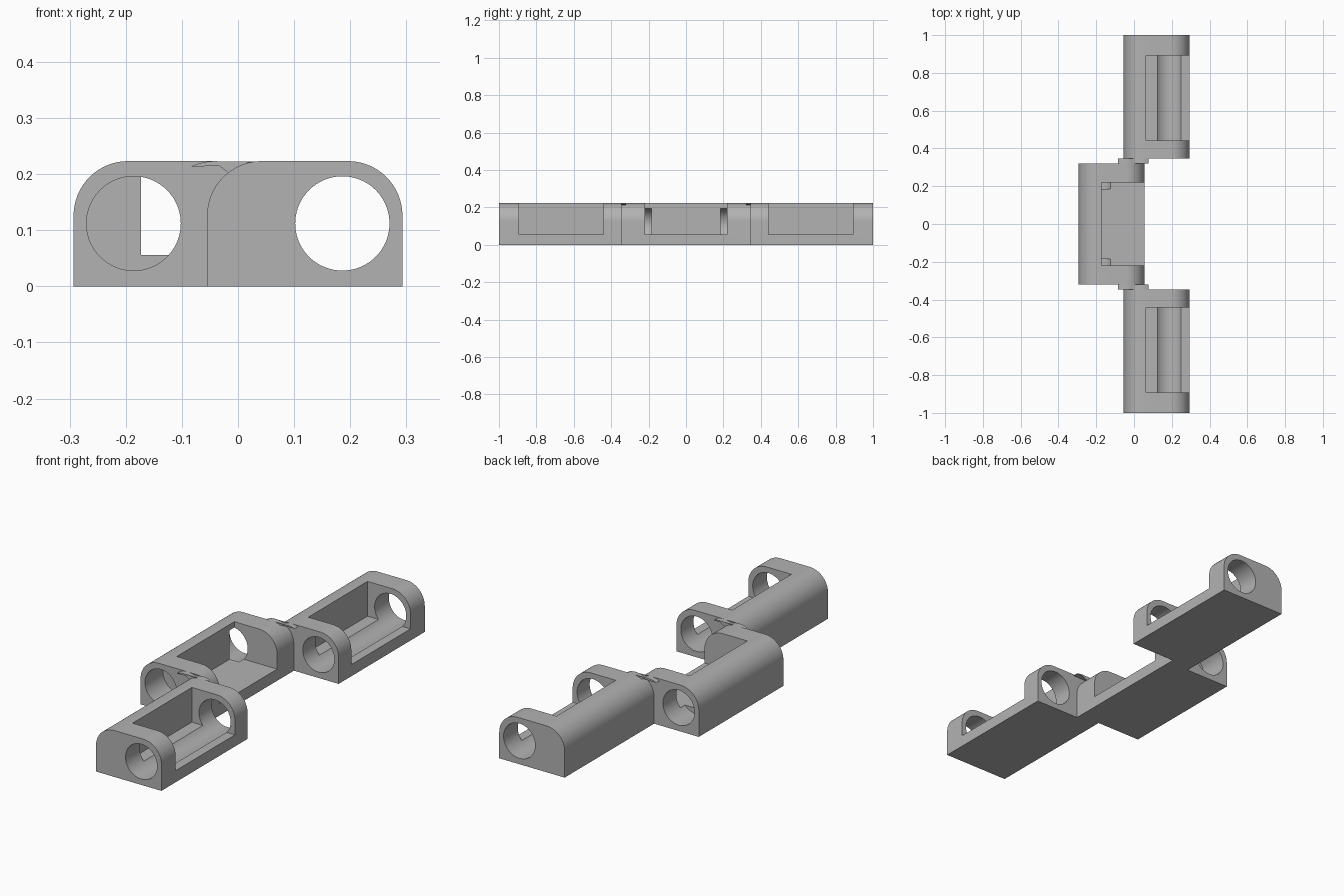
import bpy
import bmesh
import math
from mathutils import Matrix, Vector

WIDTH, HEIGHT, ROUND = 0.348, 0.223, 0.097
HOLE_R, HOLE_Z, FLOOR = 0.084, 0.112, 0.056
OUTER_X, MIDDLE_X = -0.055, -0.293      # left edge of each body

cube = bpy.data.objects.get("Cube")
if cube:
    bpy.data.objects.remove(cube, do_unlink=True)

grey = bpy.data.materials.new("matte grey")
grey.use_nodes = True
colour = (0.45, 0.45, 0.45, 1)
grey.diffuse_color = colour
grey.node_tree.nodes["Principled BSDF"].inputs["Base Color"].default_value = colour


def add_object(name, bm):
    bmesh.ops.recalc_face_normals(bm, faces=bm.faces)
    mesh = bpy.data.meshes.new(name)
    bm.to_mesh(mesh)
    bm.free()
    mesh.materials.append(grey)
    ob = bpy.data.objects.new(name, mesh)
    bpy.context.collection.objects.link(ob)
    return ob


def prism(name, profile, y0, y1):
    """Extrude an xz outline from y0 to y1."""
    bm = bmesh.new()
    face = bm.faces.new([bm.verts.new((x, y0, z)) for x, z in profile])
    new = bmesh.ops.extrude_face_region(bm, geom=[face])["geom"]
    moved = [v for v in new if isinstance(v, bmesh.types.BMVert)]
    bmesh.ops.translate(bm, verts=moved, vec=(0, y1 - y0, 0))
    return add_object(name, bm)


def arc(cx, start, end, steps=24):
    """Points on a rounded shoulder, angles in degrees."""
    angles = [math.radians(start + (end - start) * i / steps) for i in range(steps + 1)]
    return [(cx + ROUND * math.cos(a), HEIGHT - ROUND + ROUND * math.sin(a)) for a in angles]


def body_profile(x):
    right = x + WIDTH
    return [(x, 0), (right, 0)] + arc(right - ROUND, 0, 90) + arc(x + ROUND, 90, 180)


def box_cutter(x0, x1, y0, y1):
    return prism("pocket_cutter", [(x0, FLOOR), (x1, FLOOR), (x1, 0.4), (x0, 0.4)], y0, y1)


def hole_cutter(x, y0, y1):
    bm = bmesh.new()
    place = Matrix.Translation((x, (y0 + y1) / 2, HOLE_Z)) @ Matrix.Rotation(math.pi / 2, 4, "X")
    bmesh.ops.create_cone(bm, cap_ends=True, segments=96, radius1=HOLE_R,
                          radius2=HOLE_R, depth=y1 - y0, matrix=place)
    return add_object("hole_cutter", bm)


def cut(ob, cutters):
    for cutter in cutters:
        mod = ob.modifiers.new("cut", "BOOLEAN")
        mod.operation, mod.solver, mod.object = "DIFFERENCE", "EXACT", cutter
    graph = bpy.context.evaluated_depsgraph_get()
    ob.data = bpy.data.meshes.new_from_object(ob.evaluated_get(graph))
    ob.modifiers.clear()
    for cutter in cutters:
        bpy.data.objects.remove(cutter, do_unlink=True)


parts = []

# Outer holders: pocket open to the side, bore running the whole length
for name, y0, y1 in (("front_holder", -1, -0.346), ("back_holder", 0.346, 1)):
    holder = prism(name, body_profile(OUTER_X), y0, y1)
    mid = (y0 + y1) / 2
    inner = 0.667 if mid > 0 else -0.667
    cut(holder, [box_cutter(0.064, 0.4, inner - 0.225, inner + 0.225),
                 hole_cutter(0.186, y0 - 0.1, y1 + 0.1)])
    parts.append(holder)

# Middle holder: flat pocket, bores stopping just inside the end walls
middle = prism("middle_holder", body_profile(MIDDLE_X), -0.321, 0.321)
cut(middle, [box_cutter(-0.173, 0.2, -0.219, 0.219),
             hole_cutter(-0.186, -0.5, -0.184),
             hole_cutter(-0.186, 0.184, 0.5)])
parts.append(middle)

# Bridges: pointed arch where the two rounded shoulders meet
peak = math.degrees(math.acos((OUTER_X + ROUND) / ROUND))
edge = MIDDLE_X + WIDTH
arch = [(OUTER_X, 0), (edge, 0)]
arch += arc(edge - ROUND, 0, 180 - peak)
arch += arc(OUTER_X + ROUND, peak, 180)[1:]
for name, y0, y1 in (("front_bridge", -0.346, -0.321), ("back_bridge", 0.321, 0.346)):
    parts.append(prism(name, arch, y0, y1))

# Smooth curved walls, keep the edges crisp
bpy.ops.object.select_all(action="DESELECT")
for ob in parts:
    ob.select_set(True)
bpy.context.view_layer.objects.active = parts[0]
bpy.ops.object.shade_smooth_by_angle(angle=math.radians(30))
